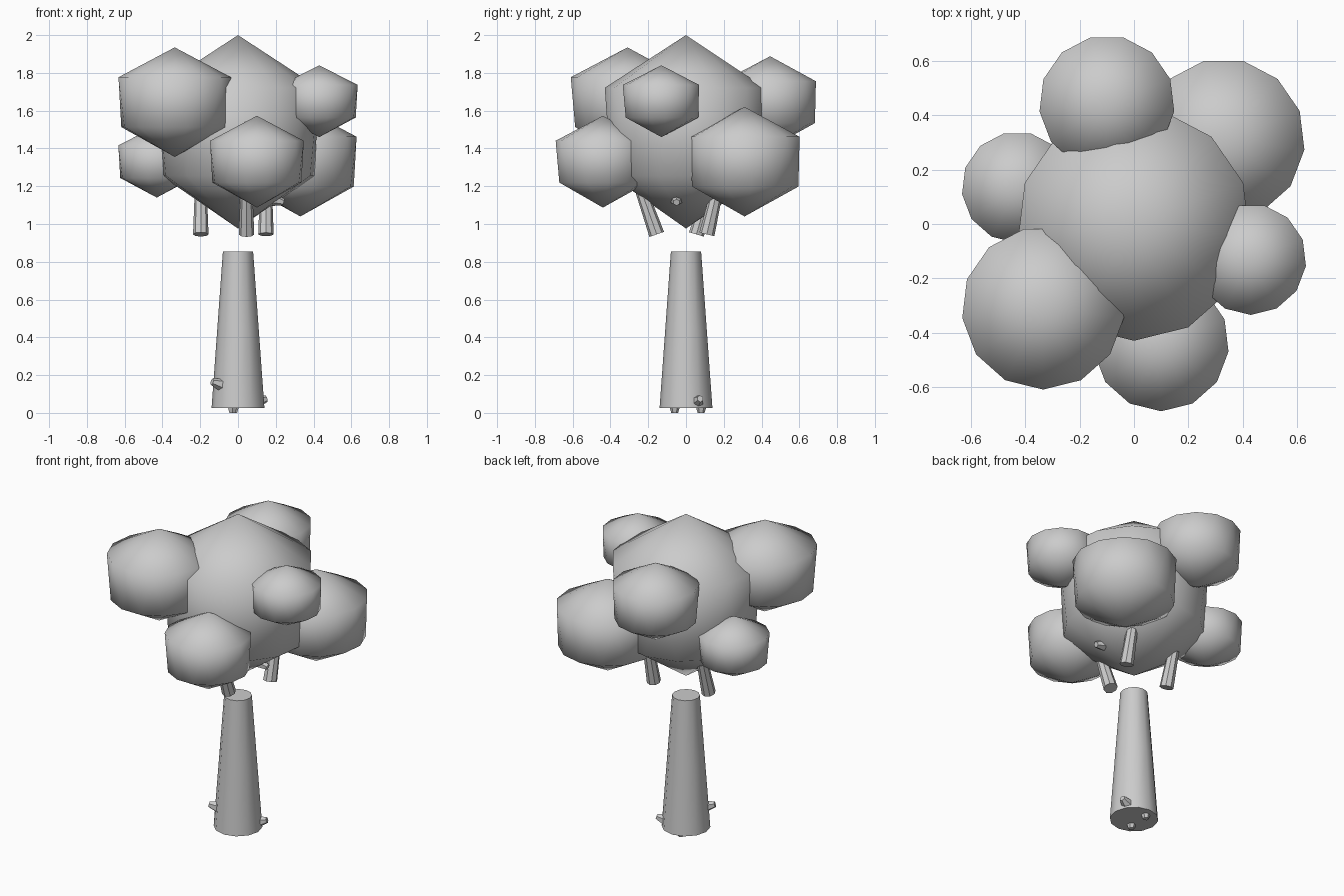
import bpy
import bmesh
import math
from mathutils import Vector

cube = bpy.data.objects.get("Cube")
if cube:
    bpy.data.objects.remove(cube, do_unlink=True)

grey = bpy.data.materials.new("plain_grey")
grey.use_nodes = True
grey.diffuse_color = (0.6, 0.6, 0.6, 1)
grey.node_tree.nodes["Principled BSDF"].inputs["Base Color"].default_value = (0.6, 0.6, 0.6, 1)


def revolve(name, profile, sides, location, axis=(0, 0, 1), stagger=0.0, sharp=None):
    """Closed solid of rings (radius, height) around an axis; radius 0 makes a tip."""
    bm = bmesh.new()
    rings = []
    for i, (r, h) in enumerate(profile):
        if r == 0:
            rings.append([bm.verts.new((0, 0, h))])
            continue
        turn = math.pi / 2 + i * stagger * math.tau / sides
        rings.append([bm.verts.new((r * math.cos(turn + k * math.tau / sides),
                                    r * math.sin(turn + k * math.tau / sides), h))
                      for k in range(sides)])
    for low, high in zip(rings, rings[1:]):
        for k in range(sides):
            n = (k + 1) % sides
            if len(low) == 1:
                bm.faces.new((low[0], high[n], high[k]))
            elif len(high) == 1:
                bm.faces.new((low[k], low[n], high[0]))
            elif stagger:
                bm.faces.new((low[k], low[n], high[k]))
                bm.faces.new((low[n], high[n], high[k]))
            else:
                bm.faces.new((low[k], low[n], high[n], high[k]))
    for end in (rings[0], rings[-1]):
        if len(end) > 1:
            bm.faces.new(end)
    bmesh.ops.recalc_face_normals(bm, faces=bm.faces)
    mesh = bpy.data.meshes.new(name)
    bm.to_mesh(mesh)
    bm.free()
    mesh.materials.append(grey)
    obj = bpy.data.objects.new(name, mesh)
    bpy.context.collection.objects.link(obj)
    obj.location = location
    obj.rotation_euler = Vector(axis).to_track_quat("Z", "Y").to_euler()
    mesh.shade_smooth()
    if sharp:
        mesh.set_sharp_from_angle(angle=math.radians(sharp))
    return obj


# Foliage: double-cone clumps with two staggered rings
clumps = {
    "crown_centre": (0, 0, 1.488, 0.43, 0.512),
    "clump_front_right": (-0.335, -0.31, 1.645, 0.30, 0.29),
    "clump_front": (0.10, -0.44, 1.33, 0.25, 0.243),
    "clump_back_left": (0.33, 0.31, 1.33, 0.30, 0.29),
    "clump_left": (0.43, -0.13, 1.65, 0.205, 0.19),
    "clump_right": (-0.43, 0.135, 1.33, 0.205, 0.19),
    "clump_back": (-0.10, 0.445, 1.645, 0.25, 0.243),
}
for name, (x, y, z, wide, tall) in clumps.items():
    profile = [(0, -tall), (wide * 0.95, -0.455 * tall), (wide, 0.455 * tall), (0, tall)]
    revolve(name, profile, 13, (x, y, z), stagger=0.5)

# Trunk with a middle ring
revolve("trunk", [(0.14, 0.025), (0.11, 0.44), (0.08, 0.855)], 12, (0, 0, 0), sharp=40)

# Branch stubs reaching up into the crown
branches = {
    "branch_front": ((0.045, -0.155, 0.945), (0, -0.06, 0.17)),
    "branch_right": ((-0.197, 0.055, 0.945), (0, 0.05, 0.17)),
    "branch_back": ((0.148, 0.11, 0.945), (0, 0.04, 0.17)),
}
for name, (start, direction) in branches.items():
    revolve(name, [(0.041, 0), (0.03, 0.3)], 8, start, direction, sharp=40)

# Small twig tip, bark knots and root nubs
nubs = {
    "twig_tip": ((0.19, -0.05, 1.13), (1, 0, -0.3)),
    "bark_knot_right": ((-0.09, -0.07, 0.15), (-1, -0.5, 0.3)),
    "bark_knot_left": ((0.10, 0.06, 0.06), (1, 0.3, 0.3)),
    "root_front": ((-0.03, -0.06, 0.055), (0, 0, -1)),
    "root_back": ((-0.02, 0.08, 0.055), (0, 0, -1)),
}
for name, (start, direction) in nubs.items():
    revolve(name, [(0.035, 0), (0.018, 0.055)], 6, start, direction, sharp=40)
